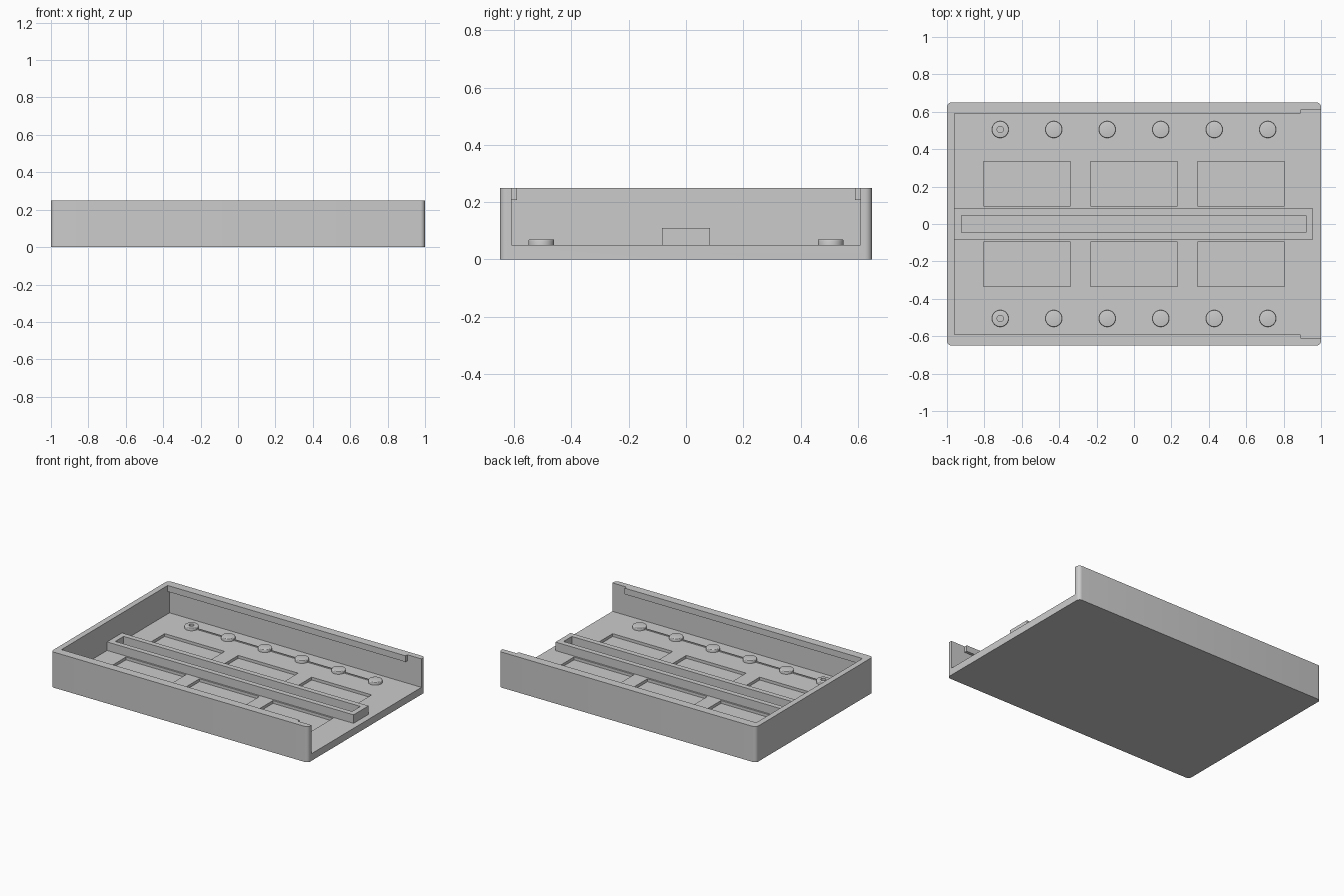
import bpy, bmesh, math
from mathutils import Matrix, Vector

old = bpy.data.objects.get("Cube")
if old:
    bpy.data.objects.remove(old, do_unlink=True)

grey = bpy.data.materials.new("plain grey")
grey.use_nodes = True
colour = (0.6, 0.6, 0.6, 1)
grey.diffuse_color = colour
grey.node_tree.nodes["Principled BSDF"].inputs["Base Color"].default_value = colour


def finish(name, bm):
    mesh = bpy.data.meshes.new(name)
    bm.to_mesh(mesh)
    bm.free()
    mesh.materials.append(grey)
    obj = bpy.data.objects.new(name, mesh)
    bpy.context.collection.objects.link(obj)
    return obj


def box(name, x, y, z, corner=0):
    """Box from (min, max) ranges, with optional rounded upright edges."""
    bm = bmesh.new()
    bmesh.ops.create_cube(bm, size=1)
    for v in bm.verts:
        v.co = Vector(r[0] if c < 0 else r[1] for c, r in zip(v.co, (x, y, z)))
    if corner:
        upright = [e for e in bm.edges
                   if abs(e.verts[0].co.z - e.verts[1].co.z) > 0.01]
        bmesh.ops.bevel(bm, geom=upright, offset=corner, segments=6,
                        profile=0.5, affect='EDGES')
    return finish(name, bm)


def cylinder(name, x, y, z, radius, rounding=0):
    bm = bmesh.new()
    place = Matrix.Translation((x, y, (z[0] + z[1]) / 2))
    bmesh.ops.create_cone(bm, cap_ends=True, segments=40, radius1=radius,
                          radius2=radius, depth=z[1] - z[0], matrix=place)
    if rounding:
        rim = [e for e in bm.edges if all(v.co.z > z[1] - 0.001 for v in e.verts)]
        bmesh.ops.bevel(bm, geom=rim, offset=rounding, segments=3,
                        profile=0.5, affect='EDGES')
    return finish(name, bm)


def select(obj):
    bpy.ops.object.select_all(action='DESELECT')
    obj.select_set(True)
    bpy.context.view_layer.objects.active = obj


def cut(obj, cutter):
    mod = obj.modifiers.new("cut", 'BOOLEAN')
    mod.operation, mod.solver, mod.object = 'DIFFERENCE', 'EXACT', cutter
    select(obj)
    bpy.ops.object.modifier_apply(modifier=mod.name)
    bpy.data.objects.remove(cutter, do_unlink=True)


def smooth(obj):
    select(obj)
    bpy.ops.object.shade_smooth_by_angle(angle=math.radians(35))


FLOOR, TOP = 0.05, 0.25

# Tray: rounded block hollowed out and open at one end
tray = box("tray", (-1, 1), (-0.65, 0.65), (0, TOP), corner=0.025)
cut(tray, box("cavity", (-0.96, 1.1), (-0.61, 0.61), (FLOOR, 0.4)))

# Shallow pockets in the floor, three on each side of the channel
for x in (-0.572, 0, 0.572):
    for y in (-0.215, 0.215):
        cut(tray, box("pocket", (x - 0.233, x + 0.233),
                      (y - 0.12, y + 0.12), (FLOOR - 0.02, 0.1)))
smooth(tray)

# Ledges along the top of both long walls
for side, name in ((-1, "front_ledge"), (1, "back_ledge")):
    box(name, (-0.965, 0.89), sorted((side * 0.59, side * 0.615)), (0.207, TOP))

# Raised channel down the middle
channel = box("centre_channel", (-0.965, 0.957), (-0.083, 0.083), (FLOOR - 0.005, 0.11))
cut(channel, box("slot", (-0.922, 0.92), (-0.046, 0.046), (FLOOR, 0.2)))

# Rows of round studs joined by a fine rib; the end stud is pierced
for y, row in ((-0.505, "front"), (0.505, "back")):
    for i in range(6):
        x = -0.715 + 0.286 * i
        stud = cylinder(f"{row}_stud_{i + 1}", x, y, (FLOOR - 0.005, 0.07), 0.045, 0.005)
        if i == 0:
            cut(stud, cylinder("hole", x, y, (FLOOR, 0.1), 0.017))
        smooth(stud)
        if i < 5:
            box(f"{row}_rib_{i + 1}", (x + 0.04, x + 0.246),
                (y - 0.002, y + 0.002), (FLOOR - 0.005, FLOOR + 0.008))
